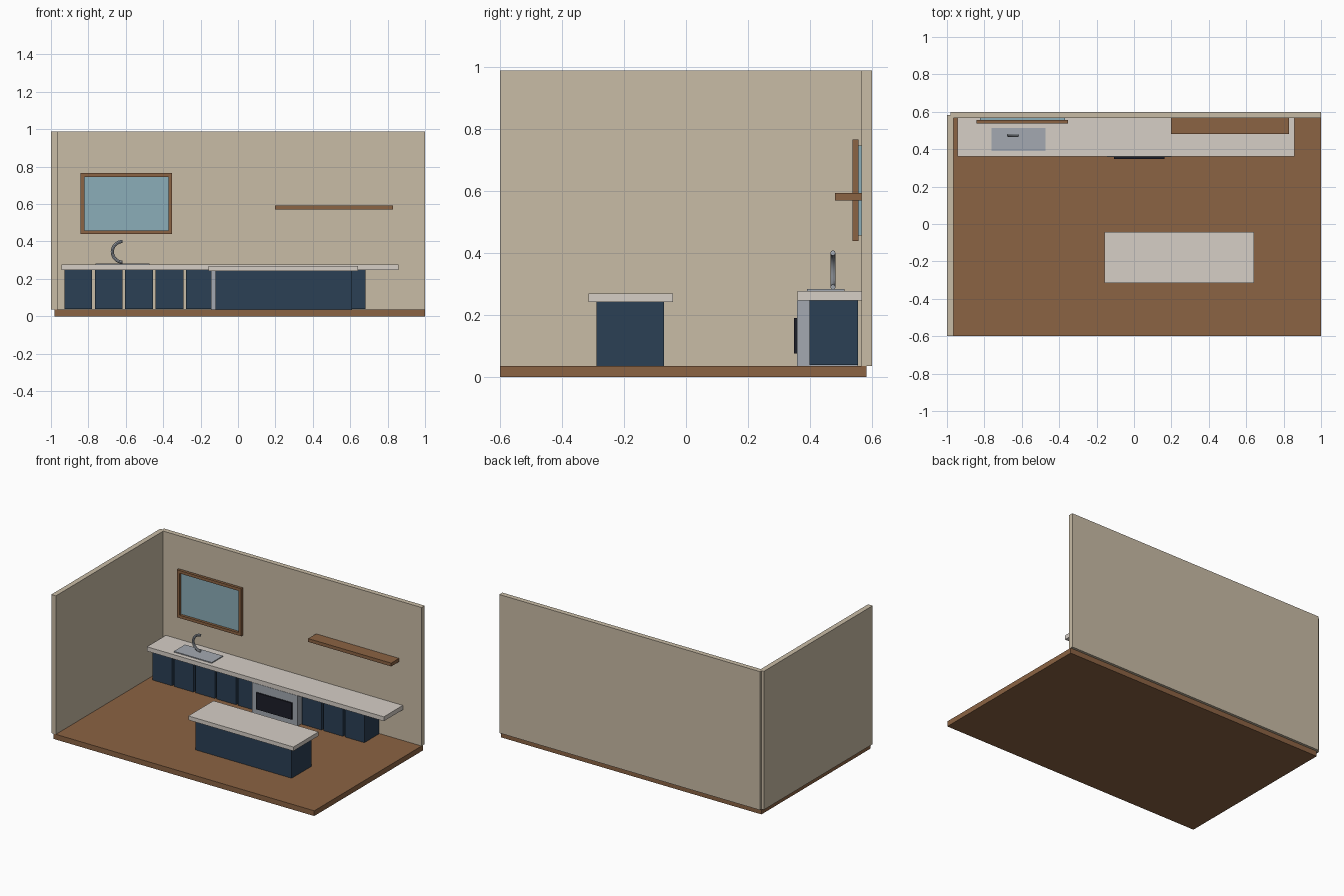
import bpy
from math import pi, sin, cos

if "Cube" in bpy.data.objects:
    bpy.data.objects.remove(bpy.data.objects["Cube"])


def mat(name, rgb):
    m = bpy.data.materials.new(name)
    m.diffuse_color = (*rgb, 1)
    m.use_nodes = True
    m.node_tree.nodes["Principled BSDF"].inputs["Base Color"].default_value = m.diffuse_color
    return m


WALL = mat("plaster", (0.584, 0.503, 0.381))
WOOD = mat("wood", (0.258, 0.125, 0.056))
NAVY = mat("navy", (0.024, 0.05, 0.089))
STONE = mat("stone", (0.67, 0.62, 0.565))
GLASS = mat("glass", (0.26, 0.42, 0.48))
STEEL = mat("steel", (0.366, 0.397, 0.44))
BLACK = mat("black_glass", (0.012, 0.013, 0.022))


def box(name, x, y, z, m):
    """Box from (min, max) ranges on each axis."""
    verts = [(a, b, c) for a in x for b in y for c in z]
    faces = [(0, 1, 3, 2), (4, 6, 7, 5), (0, 4, 5, 1),
             (2, 3, 7, 6), (0, 2, 6, 4), (1, 5, 7, 3)]
    me = bpy.data.meshes.new(name)
    me.from_pydata(verts, [], faces)
    me.materials.append(m)
    ob = bpy.data.objects.new(name, me)
    bpy.context.collection.objects.link(ob)
    return ob


# Room shell
box("floor", (-0.982, 1.0), (-0.6, 0.583), (0, 0.036), WOOD)
box("back_wall", (-0.982, 1.0), (0.566, 0.6), (0.036, 0.988), WALL)
box("left_wall", (-1.0, -0.965), (-0.6, 0.583), (0.036, 0.988), WALL)

# Base cabinets, leaving two bays free for the oven
for i in range(10):
    if i in (5, 6):
        continue
    x = -0.928 + 0.1625 * i
    box(f"cabinet_{i + 1}", (x, x + 0.148), (0.398, 0.555), (0.038, 0.247), NAVY)

# Worktop, oven and sink
box("countertop", (-0.945, 0.857), (0.36, 0.566), (0.247, 0.277), STONE)
box("oven_body", (-0.144, 0.2), (0.358, 0.555), (0.036, 0.247), STEEL)
box("oven_door", (-0.108, 0.164), (0.348, 0.358), (0.076, 0.19), BLACK)
box("sink", (-0.762, -0.473), (0.391, 0.512), (0.271, 0.283), STEEL)

# Faucet: half ring tube opening to the right
cu = bpy.data.curves.new("faucet_path", "CURVE")
cu.dimensions = "3D"
cu.bevel_depth = 0.0085
cu.bevel_resolution = 2
cu.use_fill_caps = True
sp = cu.splines.new("POLY")
N = 16
sp.points.add(N)
for i, p in enumerate(sp.points):
    a = pi / 2 + pi * i / N
    p.co = (-0.617 + 0.055 * cos(a), 0.474, 0.345 + 0.055 * sin(a), 1)
tmp = bpy.data.objects.new("faucet_path", cu)
bpy.context.collection.objects.link(tmp)
me = bpy.data.meshes.new_from_object(tmp.evaluated_get(bpy.context.evaluated_depsgraph_get()))
bpy.data.objects.remove(tmp)
me.materials.clear()
me.materials.append(STEEL)
faucet = bpy.data.objects.new("faucet", me)
bpy.context.collection.objects.link(faucet)
bpy.context.view_layer.objects.active = faucet
faucet.select_set(True)
bpy.ops.object.shade_smooth_by_angle()

# Window: glass pane with four frame bars
X0, X1, Z0, Z1, T = -0.842, -0.352, 0.439, 0.766, 0.02
FY = (0.538, 0.557)
box("window_glass", (-0.823, -0.368), (0.556, 0.568), (0.456, 0.746), GLASS)
box("window_frame_bottom", (X0, X1), FY, (Z0, Z0 + T), WOOD)
box("window_frame_top", (X0, X1), FY, (Z1 - T, Z1), WOOD)
box("window_frame_left", (X0, X0 + T), FY, (Z0 + T, Z1 - T), WOOD)
box("window_frame_right", (X1 - T, X1), FY, (Z0 + T, Z1 - T), WOOD)

# Wall shelf
box("shelf", (0.198, 0.829), (0.48, 0.567), (0.57, 0.593), WOOD)

# Island
box("island_base", (-0.121, 0.61), (-0.288, -0.071), (0.036, 0.242), NAVY)
box("island_top", (-0.157, 0.642), (-0.315, -0.042), (0.242, 0.27), STONE)
